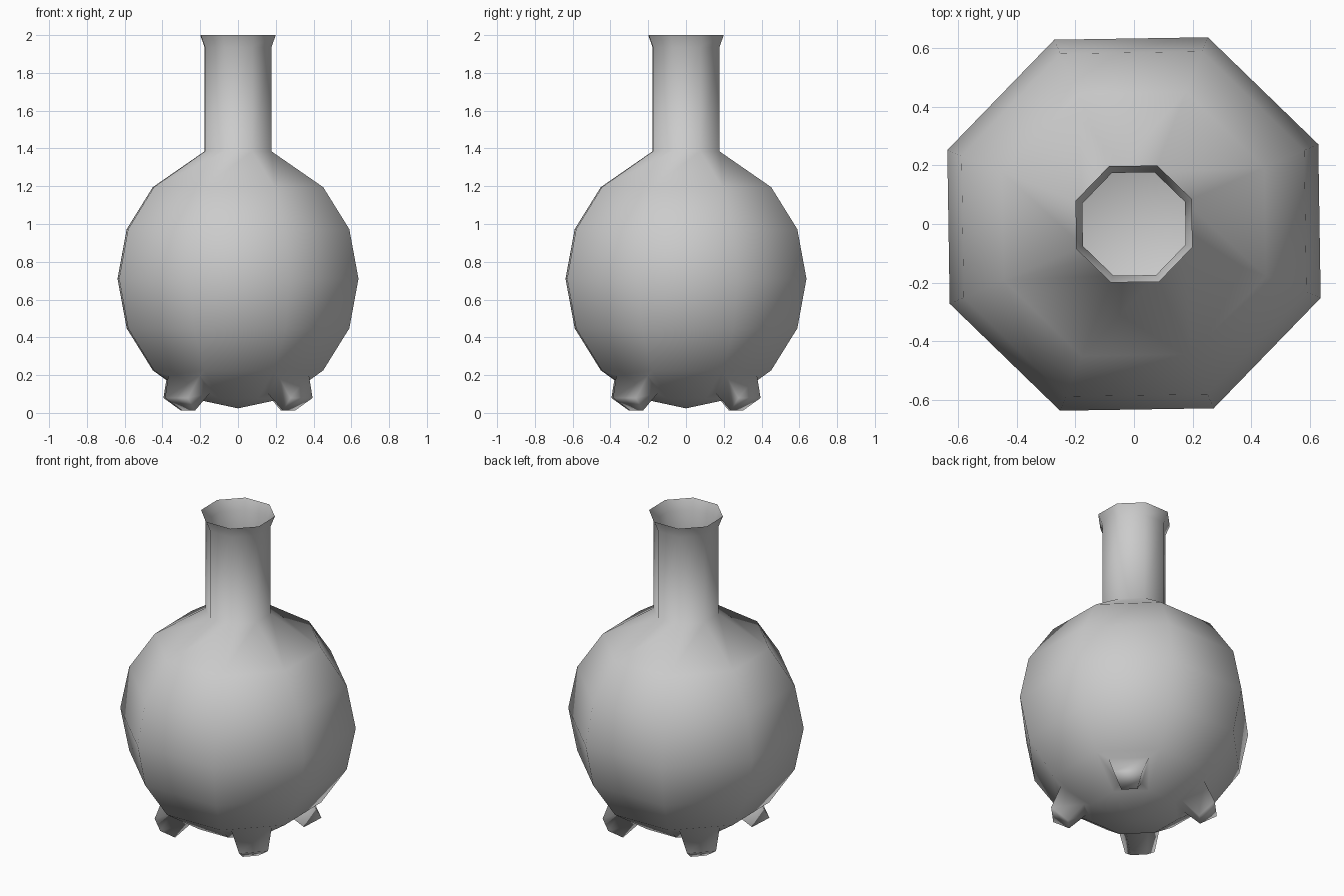
import bpy, bmesh, math
from mathutils import Vector

if "Cube" in bpy.data.objects:
    bpy.data.objects.remove(bpy.data.objects["Cube"])

SIDES = 8
TURN = math.radians(23.4)
R, CZ = 0.686, 0.71          # bulb radius and centre height

# Profile from the bottom ring up to the flared lip
profile = [(R * math.sin(math.radians(a)), CZ - R * math.cos(math.radians(a)))
           for a in (22.5, 45, 67.5, 90, 112.5, 135)]
profile += [(0.19, 1.385), (0.19, 1.935), (0.215, 2.0)]

bm = bmesh.new()
rings = []
for r, z in profile:
    rings.append([bm.verts.new((r * math.cos(TURN + i * math.tau / SIDES),
                                r * math.sin(TURN + i * math.tau / SIDES), z))
                  for i in range(SIDES)])

# Bulb, neck and lip walls
foot_faces = []
for k in range(len(rings) - 1):
    for i in range(SIDES):
        j = (i + 1) % SIDES
        f = bm.faces.new((rings[k][i], rings[k][j], rings[k + 1][j], rings[k + 1][i]))
        if k == 0 and i % 2 == 0:
            foot_faces.append(f)

# Pointed underside
pole = bm.verts.new((0, 0, CZ - R))
for i in range(SIDES):
    bm.faces.new((pole, rings[0][(i + 1) % SIDES], rings[0][i]))
bm.normal_update()


def ring_step(face, scale, push):
    """Replace a face by a smaller one pushed along its normal, with walls."""
    c, n = face.calc_center_median(), face.normal.copy()
    old = list(face.verts)
    new = [bm.verts.new(c + (v.co - c) * scale + n * push) for v in old]
    bm.faces.remove(face)
    for i in range(len(old)):
        j = (i + 1) % len(old)
        bm.faces.new((old[i], old[j], new[j], new[i]))
    tip = bm.faces.new(new)
    tip.normal_update()
    return tip


# Four stubby feet grown from the diagonal lower faces
for f in foot_faces:
    base = ring_step(f, 0.63, 0.0)
    ring_step(base, 0.72, 0.13)

for f in bm.faces:
    f.smooth = True
bm.normal_update()
me = bpy.data.meshes.new("flask")
bm.to_mesh(me)
bm.free()
flask = bpy.data.objects.new("flask", me)
bpy.context.collection.objects.link(flask)
